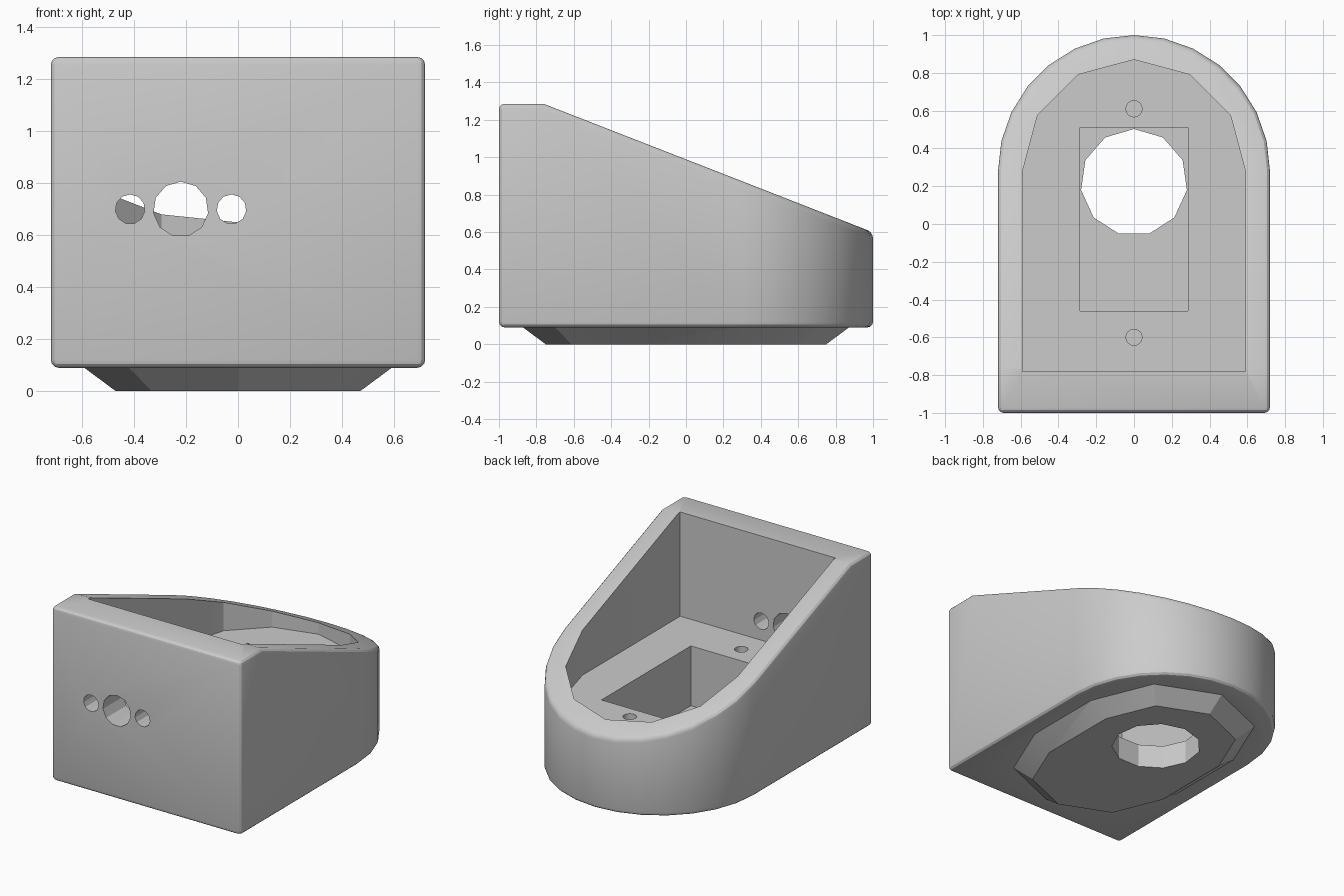
import bpy, bmesh
from math import sin, cos, pi, radians

cube = bpy.data.objects.get("Cube")
if cube:
    bpy.data.objects.remove(cube, do_unlink=True)

grey = bpy.data.materials.new("plain grey")
grey.use_nodes = True
COLOUR = (0.6, 0.6, 0.6, 1)
grey.diffuse_color = COLOUR
grey.node_tree.nodes["Principled BSDF"].inputs["Base Color"].default_value = COLOUR


def arc(r, cy, segments, start=0.0):
    """Half circle of points around (0, cy)."""
    return [(r * cos(start + pi * i / segments), cy + r * sin(start + pi * i / segments))
            for i in range(segments + 1)]


def ngon(x, y, r, n):
    return [(x + r * sin(2 * pi * i / n), y + r * cos(2 * pi * i / n)) for i in range(n)]


def rect(x, y0, y1):
    return [(-x, y0), (x, y0), (x, y1), (-x, y1)]


def prism(name, low, z0, z1, high=None, facing_front=False):
    """Solid between two outlines; optionally laid down so it runs along -y."""
    bm = bmesh.new()

    def ring(points, z):
        if facing_front:
            return [bm.verts.new((x, -z, y)) for x, y in points]
        return [bm.verts.new((x, y, z)) for x, y in points]

    a, b = ring(low, z0), ring(high or low, z1)
    bm.faces.new(a)
    bm.faces.new(b)
    for i in range(len(a)):
        j = (i + 1) % len(a)
        bm.faces.new((a[i], a[j], b[j], b[i]))
    bmesh.ops.recalc_face_normals(bm, faces=bm.faces)
    mesh = bpy.data.meshes.new(name)
    bm.to_mesh(mesh)
    bm.free()
    mesh.materials.append(grey)
    obj = bpy.data.objects.new(name, mesh)
    bpy.context.collection.objects.link(obj)
    return obj


def apply(obj, kind, **settings):
    mod = obj.modifiers.new(kind.title(), kind)
    for key, value in settings.items():
        setattr(mod, key, value)
    bpy.context.view_layer.objects.active = obj
    bpy.ops.object.modifier_apply(modifier=mod.name)


def combine(obj, other, operation):
    apply(obj, "BOOLEAN", object=other, operation=operation, solver="EXACT")
    bpy.data.objects.remove(other, do_unlink=True)


# Outer shell: straight front, round back, sloped top
CENTRE = 0.28
outline = [(-0.72, -1), (0.72, -1)] + arc(0.72, CENTRE, 14)
housing = prism("housing", outline, 0.09, 1.285)
bm = bmesh.new()
bm.from_mesh(housing.data)
cut = bmesh.ops.bisect_plane(bm, geom=bm.verts[:] + bm.edges[:] + bm.faces[:],
                             plane_co=(0, -0.76, 1.285), plane_no=(0, 0.39, 1),
                             clear_outer=True)
bmesh.ops.edgeloop_fill(bm, edges=[g for g in cut["geom_cut"]
                                   if isinstance(g, bmesh.types.BMEdge)])
bmesh.ops.recalc_face_normals(bm, faces=bm.faces)
bm.to_mesh(housing.data)
bm.free()
apply(housing, "BEVEL", width=0.03, segments=3, limit_method="ANGLE", angle_limit=radians(40))


# Tapered foot with two round ends
def stadium(r):
    return arc(r, CENTRE, 4) + arc(r, -CENTRE, 4, pi)


foot = prism("foot", stadium(0.47), 0, 0.1, stadium(0.605))
combine(housing, foot, "UNION")

# Openings: main cavity, deep pocket, floor hole, screw holes
cavity = [(-0.59, -0.78), (0.59, -0.78)] + arc(0.59, CENTRE, 6)
cutters = [
    prism("cavity", cavity, 0.57, 2),
    prism("pocket", rect(0.285, -0.46, 0.51), 0.16, 1),
    prism("floor_hole", ngon(0, 0.22, 0.283, 11), -0.1, 0.4),
]
for y in (-0.6, 0.61):
    cutters.append(prism("screw_hole", ngon(0, y, 0.043, 16), 0.25, 1))

# Three holes through the front wall
for x, r in ((-0.415, 0.057), (-0.22, 0.106), (-0.025, 0.057)):
    cutters.append(prism("front_hole", ngon(x, 0.7, r, 11), 0.6, 1.1, facing_front=True))
for cutter in cutters:
    combine(housing, cutter, "DIFFERENCE")

bpy.ops.object.select_all(action="DESELECT")
housing.select_set(True)
bpy.context.view_layer.objects.active = housing
bpy.ops.object.shade_smooth_by_angle(angle=radians(25))
